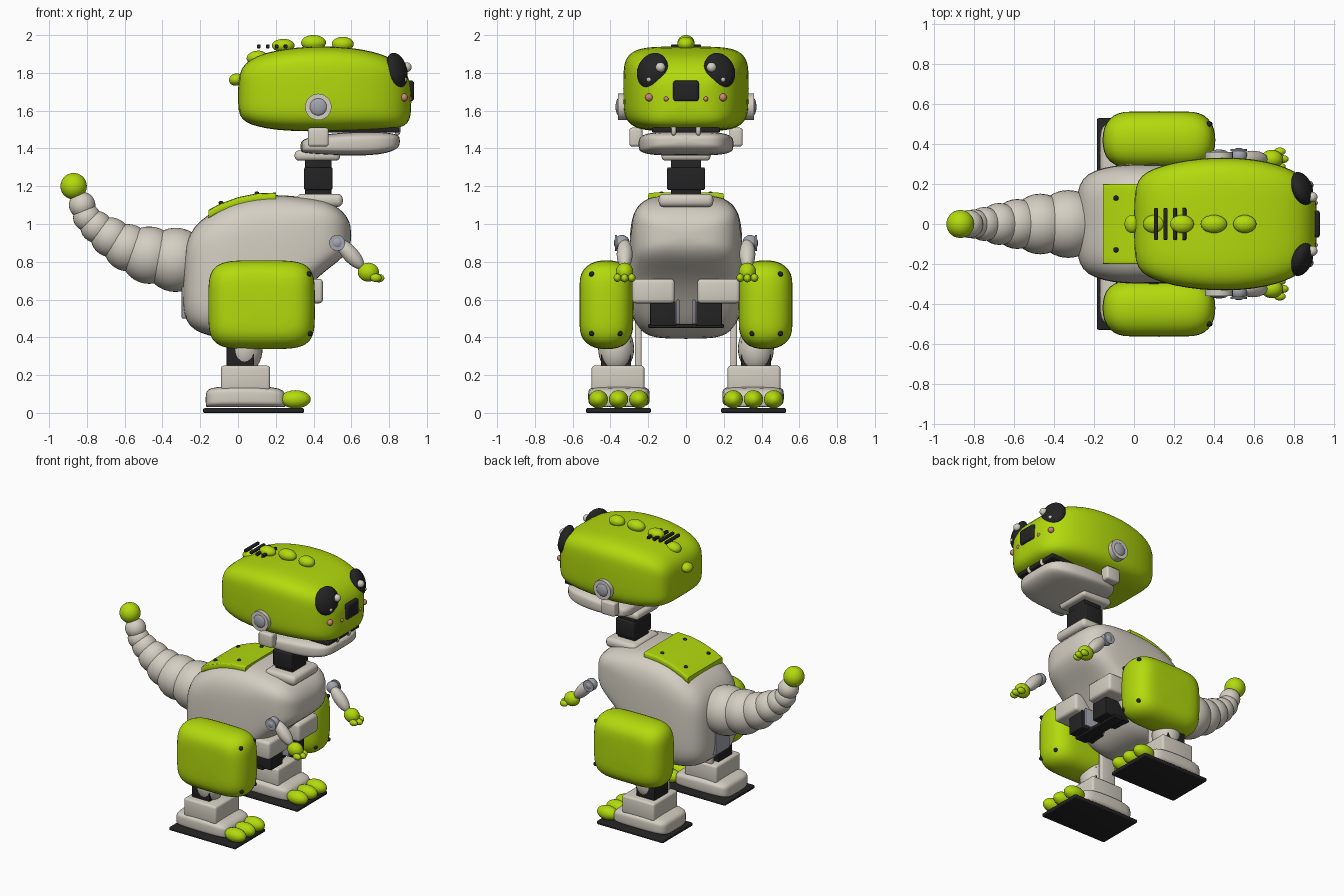
import bpy, bmesh
from math import cos, sin, pi, radians
from mathutils import Vector, Matrix, Euler

if "Cube" in bpy.data.objects:
    bpy.data.objects.remove(bpy.data.objects["Cube"])


def material(name, r, g, b):
    m = bpy.data.materials.new(name)
    m.use_nodes = True
    m.diffuse_color = (r, g, b, 1)
    m.node_tree.nodes["Principled BSDF"].inputs["Base Color"].default_value = (r, g, b, 1)
    return m


GREEN = material("lime green", .45, .70, .004)
WHITE = material("warm white", .66, .62, .54)
BLACK = material("black", .017, .017, .018)
GREY = material("metal grey", .36, .37, .42)
PINK = material("dusty pink", .62, .24, .18)
SIDES = (("left", 1), ("right", -1))


def finish(name, bm, mat, subdivide=False):
    bmesh.ops.recalc_face_normals(bm, faces=bm.faces[:])
    me = bpy.data.meshes.new(name)
    bm.to_mesh(me)
    bm.free()
    me.materials.append(mat)
    ob = bpy.data.objects.new(name, me)
    bpy.context.collection.objects.link(ob)
    bpy.ops.object.select_all(action='DESELECT')
    ob.select_set(True)
    bpy.context.view_layer.objects.active = ob
    bpy.ops.object.shade_smooth_by_angle(angle=radians(50))
    if subdivide:
        ob.modifiers.new("smooth", 'SUBSURF').levels = 1
        ob.modifiers["smooth"].render_levels = 1
    return ob


def box(name, mat, x, y, z, bevel=.015):
    """Bevelled box between the given (low, high) pairs."""
    bm = bmesh.new()
    lo, hi = zip(*(sorted(p) for p in (x, y, z)))
    lo, hi = Vector(lo), Vector(hi)
    size = Matrix.Diagonal((*(hi - lo), 1))
    bmesh.ops.create_cube(bm, size=1, matrix=Matrix.Translation((lo + hi) / 2) @ size)
    if bevel:
        bmesh.ops.bevel(bm, geom=bm.edges[:], offset=bevel, segments=3,
                        profile=.5, affect='EDGES')
    return finish(name, bm, mat)


def ball(name, mat, centre, radii, rot=(0, 0, 0)):
    if not isinstance(radii, tuple):
        radii = (radii,) * 3
    bm = bmesh.new()
    turn = Euler([radians(a) for a in rot]).to_matrix().to_4x4()
    bmesh.ops.create_uvsphere(bm, u_segments=28, v_segments=16, radius=1,
                              matrix=Matrix.Translation(centre) @ turn @ Matrix.Diagonal((*radii, 1)))
    return finish(name, bm, mat)


def rod(name, mat, a, b, r):
    a, b = Vector(a), Vector(b)
    bm = bmesh.new()
    turn = (b - a).to_track_quat('Z', 'Y').to_matrix().to_4x4()
    bmesh.ops.create_cone(bm, cap_ends=True, segments=28, radius1=r, radius2=r,
                          depth=(b - a).length, matrix=Matrix.Translation((a + b) / 2) @ turn)
    return finish(name, bm, mat)


def loft(name, mat, axis, rows, power=4, n=40, subdivide=True):
    """Skin of rounded-square sections; each row is (position, a0, a1, z0, z1)."""
    bm = bmesh.new()
    rings = []
    for t, a0, a1, z0, z1 in rows:
        ring = []
        for i in range(n):
            c, s = cos(2 * pi * i / n), sin(2 * pi * i / n)
            u = (1 if c > 0 else -1) * abs(c) ** (2 / power)
            v = (1 if s > 0 else -1) * abs(s) ** (2 / power)
            a = (a0 + a1) / 2 + u * (a1 - a0) / 2
            z = (z0 + z1) / 2 + v * (z1 - z0) / 2
            ring.append(bm.verts.new((t, a, z) if axis == 'x' else (a, t, z)))
        rings.append(ring)
    for r, q in zip(rings, rings[1:]):
        for i in range(n):
            j = (i + 1) % n
            bm.faces.new((r[i], r[j], q[j], q[i]))
    bm.faces.new(rings[0])
    bm.faces.new(rings[-1])
    return finish(name, bm, mat, subdivide)


def loft_x(name, mat, rows, **kw):
    return loft(name, mat, 'x', [(x, -w, w, a, b) for x, w, a, b in rows], **kw)


# Torso and back cover
loft_x("torso", WHITE, [
    (-.29, .08, .58, .75), (-.285, .16, .52, .85), (-.26, .23, .46, .95), (-.2, .27, .42, 1.02),
    (-.1, .295, .395, 1.09), (0, .3, .39, 1.13), (.1, .3, .395, 1.15), (.2, .3, .43, 1.155),
    (.28, .295, .54, 1.15), (.36, .29, .66, 1.14), (.46, .28, .75, 1.125), (.53, .25, .80, 1.09),
    (.58, .19, .85, 1.04), (.6, .1, .90, .98)])
loft_x("back_cover", GREEN, [(x, .2, z - .045, z) for x, z in
       ((-.155, 1.075), (-.1, 1.105), (0, 1.142), (.1, 1.162), (.2, 1.166))],
       power=10, subdivide=False)
box("rear_panel", GREY, (-.298, -.27), (-.08, .08), (.5, .69), .005)
box("belly_bar", BLACK, (.25, .34), (-.2, .2), (.45, .47), .005)

# Tail
for i, (x, z, r) in enumerate(((-.33, .81, .17), (-.47, .835, .152), (-.585, .875, .125),
                               (-.675, .93, .105), (-.75, .985, .085), (-.8, 1.035, .073),
                               (-.825, 1.1, .07))):
    ball(f"tail_segment_{i + 1}", WHITE, (x, 0, z), r)
ball("tail_tip", GREEN, (-.87, 0, 1.2), .07)

# Neck
box("neck_base", WHITE, (.31, .555), (-.145, .145), (1.09, 1.16), .028)
box("neck", BLACK, (.355, .495), (-.08, .08), (1.14, 1.35), .005)
box("neck_servo", BLACK, (.35, .5), (-.1, .1), (1.18, 1.30), .008)
box("neck_top", WHITE, (.30, .54), (-.13, .13), (1.335, 1.39), .022)

# Head, jaw and mouth
loft_x("head", GREEN, [
    (0, .1, 1.62, 1.74), (.008, .19, 1.575, 1.80), (.035, .245, 1.54, 1.85), (.1, .28, 1.515, 1.893),
    (.2, .31, 1.497, 1.92), (.33, .33, 1.49, 1.938), (.46, .335, 1.49, 1.942),
    (.6, .327, 1.493, 1.935), (.72, .3, 1.497, 1.912), (.8, .268, 1.50, 1.885),
    (.86, .225, 1.51, 1.845), (.9, .165, 1.53, 1.79), (.918, .09, 1.58, 1.72)], power=4.5)
loft_x("jaw", WHITE, [
    (.33, .17, 1.385, 1.43), (.345, .22, 1.375, 1.45), (.42, .25, 1.37, 1.47), (.55, .255, 1.362, 1.485),
    (.7, .24, 1.362, 1.49), (.79, .21, 1.375, 1.485), (.84, .17, 1.395, 1.475), (.858, .11, 1.42, 1.46)])
box("mouth", BLACK, (.42, .855), (-.18, .18), (1.484, 1.512), .008)
box("nose", BLACK, (.89, .932), (-.068, .068), (1.65, 1.76), .015)
for name, s in SIDES:
    box(f"{name}_jaw_hinge", WHITE, (.37, .48), (s * .23, s * .3), (1.41, 1.51), .015)
    rod(f"{name}_ear_ring", WHITE, (.425, s * .31, 1.62), (.425, s * .36, 1.62), .07)
    ball(f"{name}_ear_cap", GREY, (.425, s * .355, 1.62), (.047, .018, .047))
    ball(f"{name}_tooth", WHITE, (.845, s * .065, 1.50), (.016, .016, .032))
    ball(f"{name}_eye", BLACK, (.84, s * .178, 1.812), (.048, .085, .098), (s * 18, -16, s * 24))
    ball(f"{name}_eye_shine", WHITE, (.893, s * .135, 1.83), .026)
    ball(f"{name}_eye_glint", WHITE, (.882, s * .195, 1.765), .014)
    ball(f"{name}_cheek_spot", PINK, (.878, s * .195, 1.67), .021)
    ball(f"{name}_small_spot", PINK, (.908, s * .105, 1.662), .013)

# Crest bumps and slots on the head
for i, (x, z, a, b) in enumerate(((-.01, 1.765, .038, .032), (.1, 1.882, .055, .035),
                                  (.24, 1.945, .06, .035), (.4, 1.96, .066, .04),
                                  (.555, 1.953, .058, .038))):
    ball(f"crest_bump_{i + 1}", GREEN, (x, 0, z), (a, .045, b), (0, (.25 - x) * -60 if x < .2 else 0, 0))
for i, x in enumerate((.11, .158, .205, .252)):
    box(f"head_slot_{i + 1}", BLACK, (x - .01, x + .01), (-.08, .08), (1.93, 1.95), .005)

for name, s in SIDES:
    # Thigh shell, slightly domed outwards
    loft(f"{name}_thigh", GREEN, 'y', [
        (s * y, -.16 + d, .41 - d, .335 + d * .9, .81 - d * .9) for y, d in
        ((.278, .13), (.285, .09), (.31, .035), (.36, .006), (.42, 0), (.48, .006),
         (.53, .035), (.557, .08), (.565, .13))], power=4.5)
    for x, y, z in ((.375, .35, .735), (.375, .5, .735), (.38, .35, .42), (.38, .5, .42)):
        ball(f"{name}_thigh_screw", BLACK, (x, s * y, z), .014)
    for x, z in ((-.09, 1.112), (.1, 1.162)):
        ball("cover_screw", BLACK, (x, s * .13, z), (.013, .013, .01))

    # Hip servos under the chest
    box(f"{name}_hip_block", WHITE, (.28, .45), (s * .06, s * .285), (.58, .71), .02)
    box(f"{name}_hip_servo", BLACK, (.2, .4), (s * .055, s * .19), (.46, .59), .005)
    box(f"{name}_hip_bracket", GREY, (.2, .385), (s * .035, s * .05), (.47, .6), .004)
    box(f"{name}_leg_strut", WHITE, (-.04, .08), (s * .235, s * .27), (.22, .5), .01)

    # Lower leg and foot
    ball(f"{name}_shin", WHITE, (.035, s * .37, .34), (.095, .095, .13))
    box(f"{name}_shin_servo", BLACK, (-.06, .085), (s * .29, s * .45), (.24, .38), .005)
    box(f"{name}_ankle", WHITE, (-.09, .17), (s * .22, s * .5), (.12, .25), .015)
    loft(f"{name}_foot", WHITE, 'x', [
        (x, s * .355 - .165 + d, s * .355 + .165 - d, .03, .145 - e) for x, d, e in
        ((-.172, .07, .04), (-.16, .03, .02), (-.12, .006, .006), (.03, 0, 0),
         (.2, .004, .008), (.24, .025, .025), (.255, .07, .05))], power=4.5)
    box(f"{name}_sole", BLACK, (-.185, .35), (s * .185, s * .53), (0, .025), .008)
    for y in (.25, .357, .464):
        ball(f"{name}_toe", GREEN, (.305, s * y, .072), (.08, .051, .048))

    # Arm and hand
    ball(f"{name}_shoulder", GREY, (.525, s * .34, .9), .042)
    rod(f"{name}_shoulder_disc", GREY, (.525, s * .365, .9), (.525, s * .375, .9), .042)
    ball(f"{name}_arm", WHITE, (.595, s * .325, .84), (.1, .042, .042), (0, 48, 0))
    ball(f"{name}_hand", GREEN, (.69, s * .325, .745), (.056, .046, .05))
    for dx, dy, dz in ((.04, .038, -.03), (.04, -.038, -.03), (.055, 0, -.032)):
        ball(f"{name}_finger", GREEN, (.69 + dx, s * .325 + dy, .745 + dz), (.03, .02, .022))
